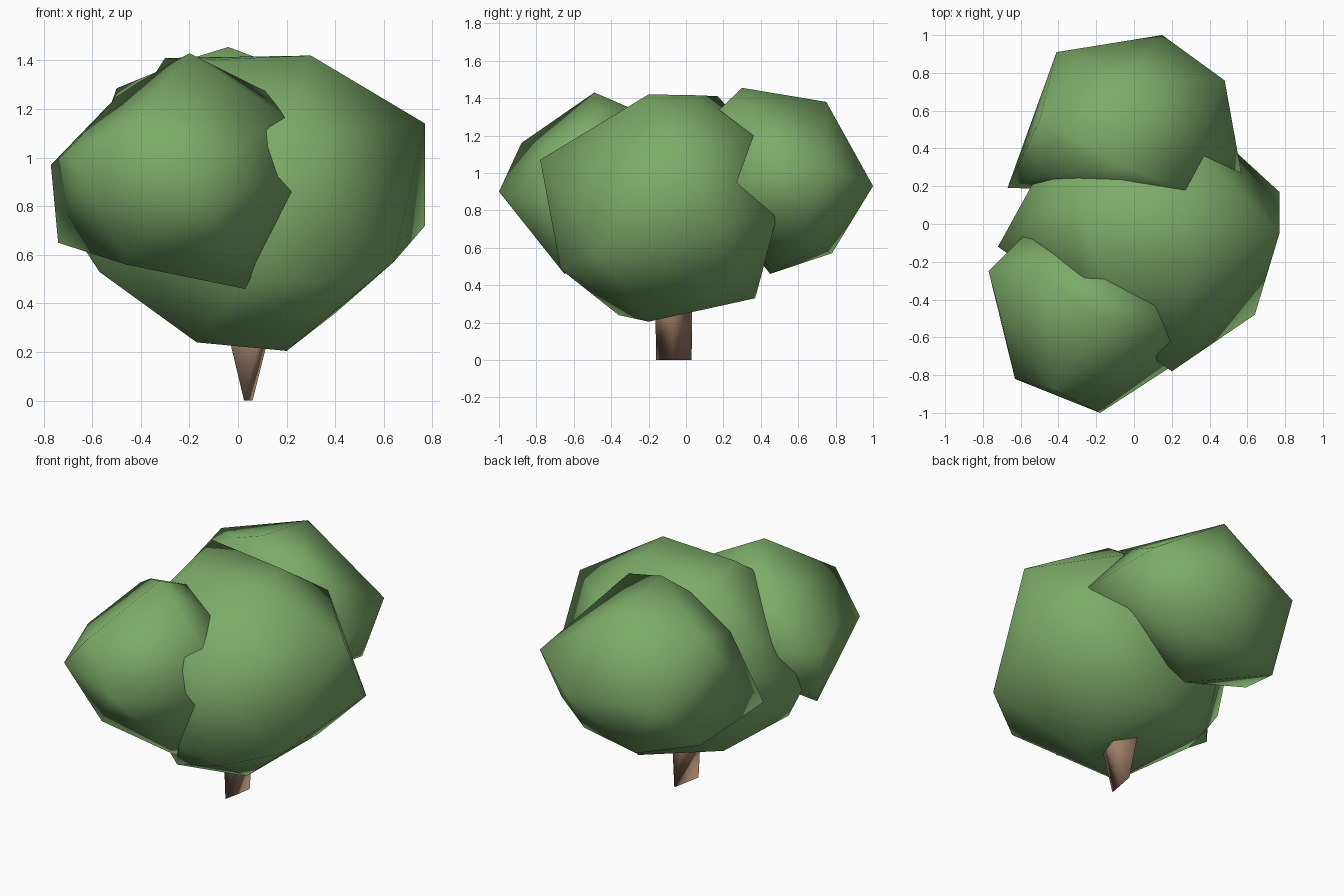
import bpy
import bmesh

# Remove the default cube only
default_cube = bpy.data.objects.get("Cube")
if default_cube:
    bpy.data.objects.remove(default_cube, do_unlink=True)


def make_material(name, red, green, blue):
    """Create one flat colour material."""
    material = bpy.data.materials.new(name)
    material.use_nodes = True
    colour = (red, green, blue, 1)
    material.diffuse_color = colour
    shader = material.node_tree.nodes["Principled BSDF"]
    shader.inputs["Base Color"].default_value = colour
    shader.inputs["Roughness"].default_value = 0.9
    return material


def make_faceted_lump(name, corners, material):
    """Wrap a few corner points in a smooth shaded convex skin."""
    mesh = bpy.data.meshes.new(name)
    shell = bmesh.new()
    for corner in corners:
        shell.verts.new(corner)
    bmesh.ops.convex_hull(shell, input=shell.verts[:])
    # Drop any points that ended up inside the skin
    loose = [vert for vert in shell.verts if not vert.link_faces]
    bmesh.ops.delete(shell, geom=loose, context="VERTS")
    bmesh.ops.recalc_face_normals(shell, faces=shell.faces[:])
    for face in shell.faces:
        face.smooth = True
    shell.to_mesh(mesh)
    shell.free()
    mesh.materials.append(material)
    lump = bpy.data.objects.new(name, mesh)
    bpy.context.scene.collection.objects.link(lump)
    return lump


leaf_green = make_material("leaf green", 0.2, 0.41, 0.14)
bark_brown = make_material("bark brown", 0.34, 0.21, 0.135)

# Large middle clump of leaves: crown, girdle, underside
middle_crown = [
    (.3, -.2, 1.42), (.25, .07, 1.415), (-.3, .17, 1.41), (-.2, -.2, 1.4),
    (-.28, -.31, 1.31), (.37, .36, 1.2), (.2, -.78, 1.07), (.77, -.05, 1.14),
]
middle_girdle = [
    (.77, .17, .72), (.42, .49, .78), (-.3, .45, .8), (-.5, .28, 1),
    (-.72, -.12, .76), (.64, -.48, .57), (.34, -.67, .485), (.06, -.67, .52),
]
middle_underside = [
    (.2, -.2, .205), (-.17, -.36, .24), (.4, .22, .36),
    (.07, .37, .33), (-.38, .17, .4), (-.57, -.2, .53),
]
make_faceted_lump("middle_foliage", middle_crown + middle_girdle + middle_underside, leaf_green)

# Rear clump of leaves
rear_crown = [
    (-.04, .3, 1.455), (-.04, .75, 1.38), (-.5, .55, 1.285), (.27, .18, 1.34),
    (-.22, .28, 1.4), (-.49, .26, 1.21),
]
rear_girdle = [
    (.48, .76, 1.03), (.15, 1, .93), (-.41, .91, .945),
    (-.67, .19, .79), (.57, .26, .95),
]
rear_underside = [
    (.2, .72, .6), (.42, .63, .7), (-.2, .78, .57), (-.52, .6, .635), (0, .45, .46),
]
make_faceted_lump("rear_foliage", rear_crown + rear_girdle + rear_underside, leaf_green)

# Front clump of leaves
front_crown = [
    (-.2, -.49, 1.43), (-.41, -.28, 1.31), (-.5, -.25, 1.25), (-.42, -.88, 1.16),
    (.12, -.43, 1.27), (-.15, -.28, 1.34), (-.42, -.15, 1.14),
]
front_girdle = [
    (-.77, -.25, .97), (-.71, -.47, 1.02), (-.63, -.82, .93), (-.18, -1, .9),
    (.22, -.74, .86), (-.55, -.03, .95), (.19, -.62, 1.17),
]
front_underside = [
    (-.74, -.24, .65), (-.46, -.69, .56), (.03, -.65, .46),
]
make_faceted_lump("front_foliage", front_crown + front_girdle + front_underside, leaf_green)

# Trunk: a thin foot that widens up into the leaves
trunk_foot = [(.025, -.16, 0), (.045, -.07, 0), (.06, .03, 0)]
trunk_top = [(-.07, -.05, .4), (.14, -.165, .4), (.16, -.08, .4), (-.02, .035, .4)]
make_faceted_lump("trunk", trunk_foot + trunk_top, bark_brown)
